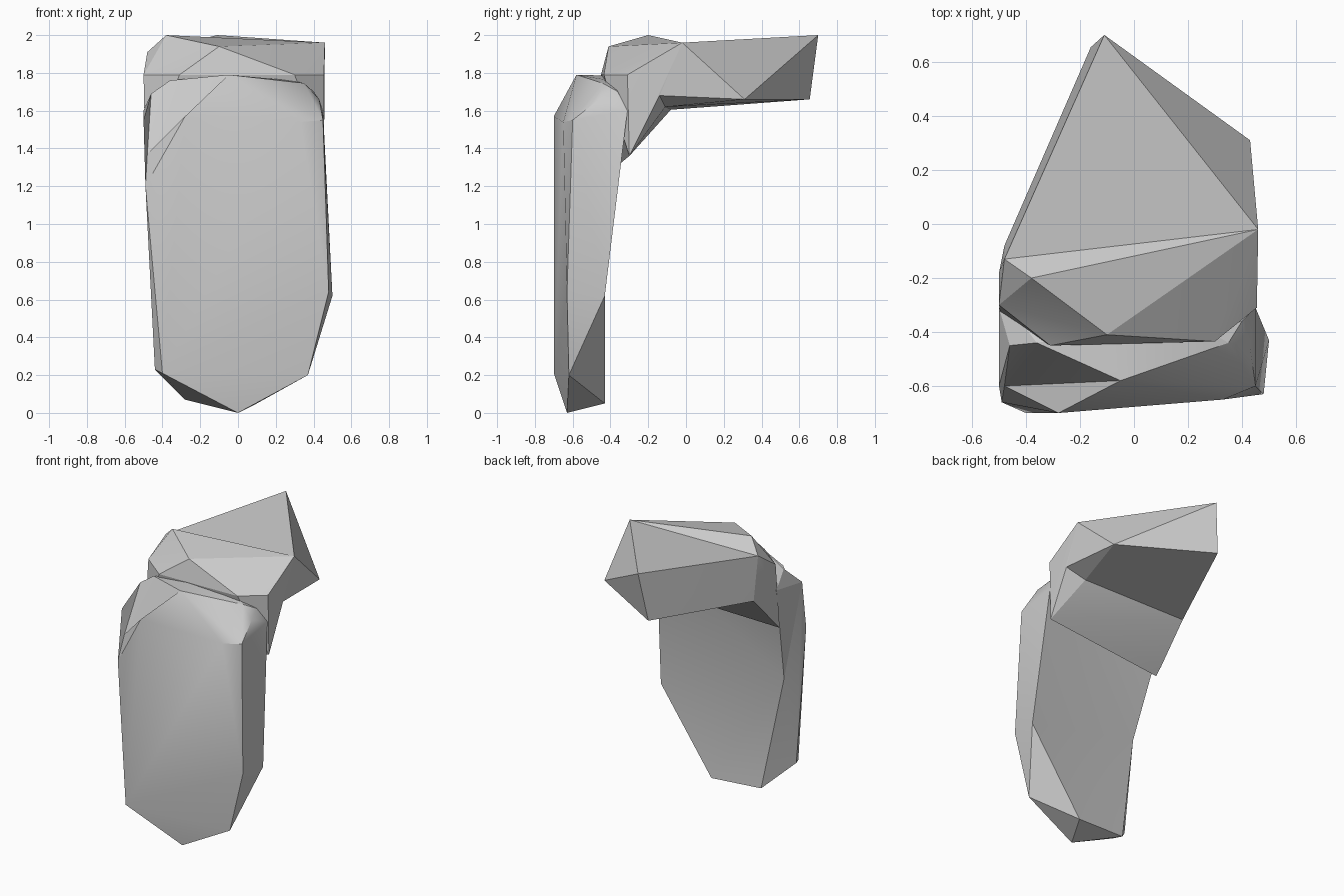
import bpy
import bmesh
from math import radians

# Remove only the default cube
default_cube = bpy.data.objects.get("Cube")
if default_cube is not None:
    bpy.data.objects.remove(default_cube, do_unlink=True)


def make_material(name, color):
    """Create a plain, single-colour material."""
    material = bpy.data.materials.new(name)
    material.use_nodes = True
    material.diffuse_color = color
    shader = material.node_tree.nodes["Principled BSDF"]
    shader.inputs["Base Color"].default_value = color
    return material


def make_block(name, points, dents, material, smooth_angle):
    """Wrap a faceted block around its corners, then press some corners in.

    Each dent pairs the corner used for wrapping with its final position.
    """
    mesh = bpy.data.meshes.new(name)
    bm = bmesh.new()
    for point in points:
        bm.verts.new(point)
    pressed = [(bm.verts.new(outer), final) for outer, final in dents]
    bmesh.ops.convex_hull(bm, input=bm.verts[:])
    # Drop corners that ended up inside the block
    loose = [vert for vert in bm.verts if not vert.link_faces]
    bmesh.ops.delete(bm, geom=loose, context="VERTS")
    for vert, final in pressed:
        if vert.is_valid:
            vert.co = final
    bmesh.ops.recalc_face_normals(bm, faces=bm.faces[:])
    bm.to_mesh(mesh)
    bm.free()
    mesh.materials.append(material)

    block = bpy.data.objects.new(name, mesh)
    bpy.context.collection.objects.link(block)
    bpy.ops.object.select_all(action="DESELECT")
    block.select_set(True)
    bpy.context.view_layer.objects.active = block
    bpy.ops.object.shade_smooth_by_angle(angle=radians(smooth_angle))


grey = make_material("plain grey", (0.6, 0.6, 0.6, 1))

# Upright slab: front plate corners
front_plate = [
    (-.28, -.7, 1.57), (.33, -.65, 1.54), (.37, -.62, .2),
    (0, -.63, 0), (-.4, -.7, .21), (-.49, -.66, 1.2),
]
# Upright slab: side and bottom corners
slab_sides = [
    (-.44, -.62, .23), (.48, -.63, .64), (.5, -.43, .62),
    (.45, -.6, 1.55), (.1, -.43, .05), (-.28, -.45, .07),
]
# Upright slab: rounded shoulder along the top
slab_top = [
    (-.05, -.58, 1.79), (.35, -.44, 1.745), (.43, -.46, 1.66),
    (-.36, -.44, 1.76), (-.46, -.45, 1.69), (.28, -.4, 1.76),
    (.4, -.36, 1.7), (-.42, -.36, 1.7), (-.1, -.4, 1.785),
    (.45, -.31, 1.6), (-.5, -.31, 1.6),
]
# Upright slab: hollow rear edge and hollow front shoulder
slab_dents = [
    ((-.5, -.25, .7), (-.42, -.51, .87)),
    ((-.51, -.645, 1.52), (-.48, -.6, 1.37)),
    ((-.53, -.58, 1.54), (-.5, -.6, 1.55)),
]
make_block("upright_slab", front_plate + slab_sides + slab_top,
           slab_dents, grey, 25)

# Corners shared by the neck and the rear wedge
joint = [
    (.46, -.02, 1.96), (-.48, -.13, 1.91), (.455, -.14, 1.68),
    (.32, -.11, 1.62), (-.48, -.08, 1.605),
]

# Neck: block bridging the slab and the rear wedge
neck = [
    (-.38, -.2, 2), (-.5, -.3, 1.79), (.455, -.31, 1.79),
    (-.31, -.45, 1.79), (.3, -.435, 1.79), (-.5, -.18, 1.79),
    (.455, -.3, 1.36), (-.49, -.31, 1.36), (-.49, -.36, 1.31),
]
neck_dents = [((-.2, -.45, 1.98), (-.1, -.41, 1.94))]
make_block("neck_block", joint + neck, neck_dents, grey, 20)

# Rear wedge: overhanging pointed block
rear_wedge = [(-.11, .7, 2), (-.16, .655, 1.66), (.43, .31, 1.66)]
make_block("rear_wedge", joint + rear_wedge, [], grey, 10)
